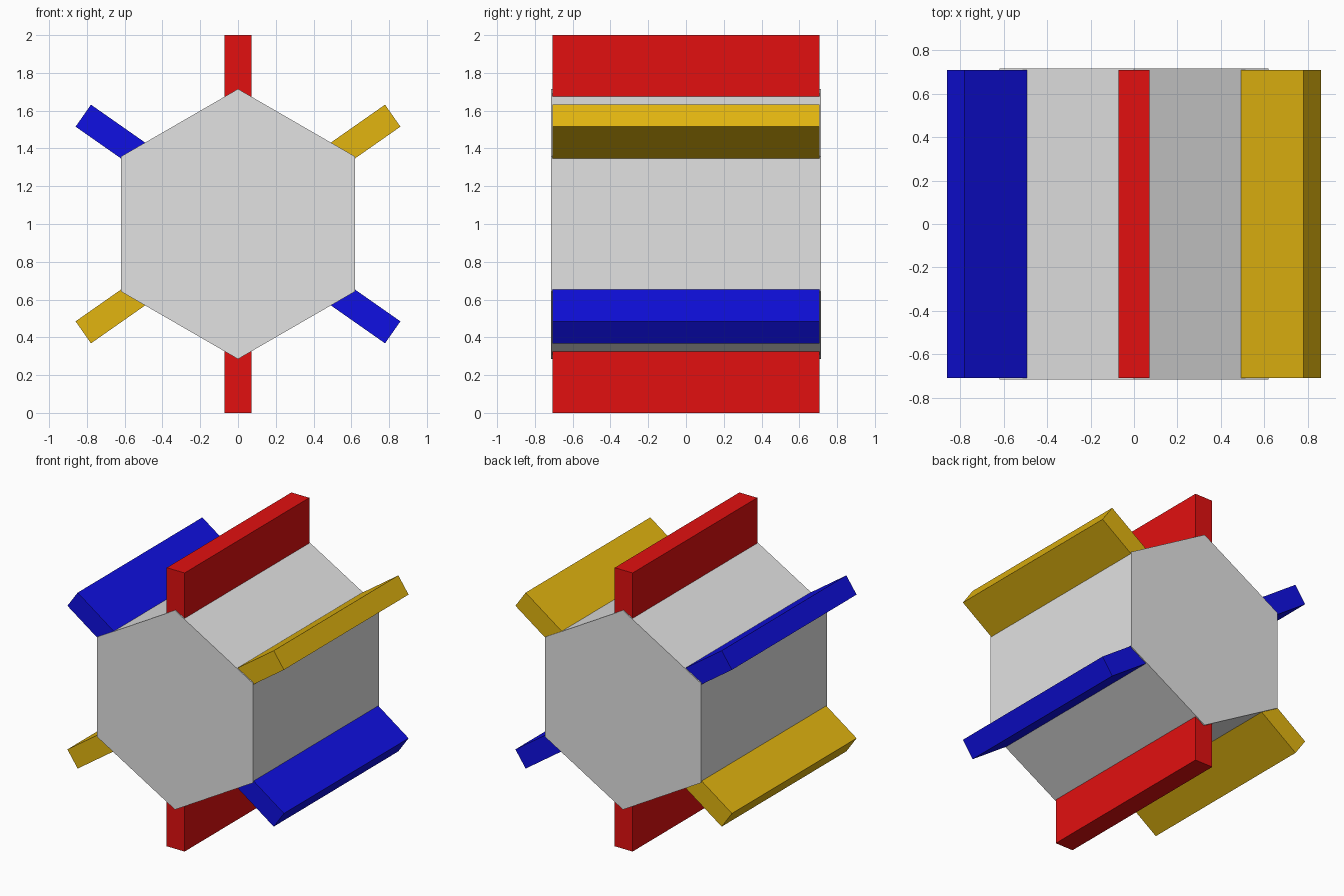
import bpy
import math

if "Cube" in bpy.data.objects:
    bpy.data.objects.remove(bpy.data.objects["Cube"])


def make_material(name, rgb):
    mat = bpy.data.materials.new(name)
    mat.use_nodes = True
    color = (*rgb, 1.0)
    mat.diffuse_color = color
    mat.node_tree.nodes["Principled BSDF"].inputs["Base Color"].default_value = color
    return mat


CENTER = (0, 0, 1)

# Hexagonal core lying along y, with a corner pointing up
bpy.ops.mesh.primitive_cylinder_add(
    vertices=6, radius=0.715, depth=1.43, location=CENTER,
    rotation=(math.pi / 2, 0, 0))
core = bpy.context.object
core.name = "hexagonal_core"
core.data.materials.append(make_material("light grey", (0.76, 0.76, 0.76)))


# Slabs passing through the core, each forming two opposite fins
def add_fin_pair(name, angle, mat):
    bpy.ops.mesh.primitive_cube_add(
        size=1, location=CENTER, rotation=(0, -math.radians(angle), 0))
    fin = bpy.context.object
    fin.name = name
    fin.scale = (2.0, 1.414, 0.142)
    bpy.ops.object.transform_apply(location=False, rotation=False, scale=True)
    fin.data.materials.append(mat)


add_fin_pair("vertical_fins", 90, make_material("red", (0.76, 0.005, 0.005)))
add_fin_pair("rising_fins", 35, make_material("gold", (0.76, 0.46, 0.005)))
add_fin_pair("falling_fins", -35, make_material("blue", (0.005, 0.005, 0.76)))
